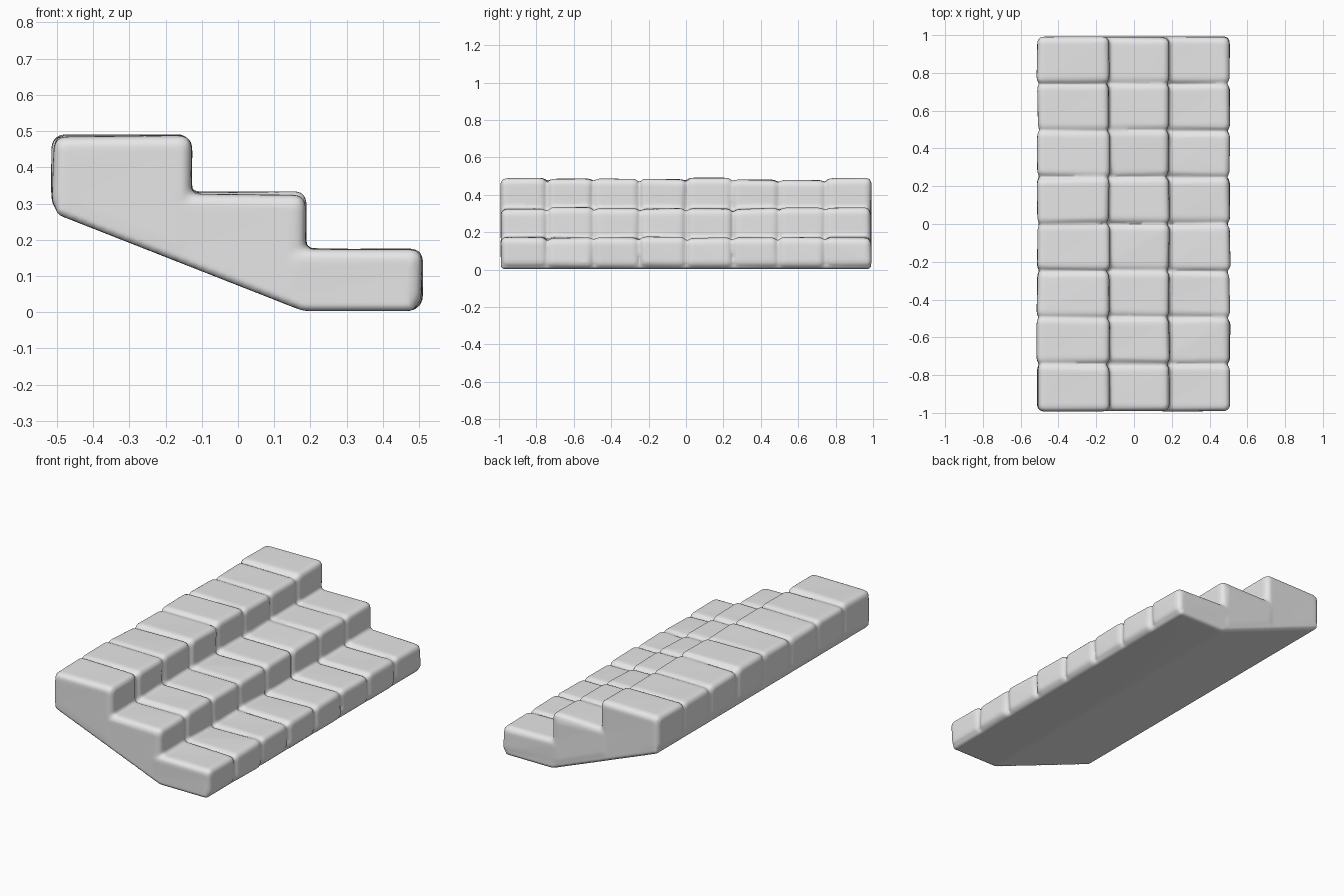
import bpy, bmesh, random
from mathutils import Vector

random.seed(4)
default = bpy.data.objects.get("Cube")
if default:
    bpy.data.objects.remove(default, do_unlink=True)

stone = bpy.data.materials.new("grey stone")
stone.use_nodes = True
grey = (0.8, 0.8, 0.8, 1)
stone.diffuse_color = grey
stone.node_tree.nodes["Principled BSDF"].inputs["Base Color"].default_value = grey

HALF = 0.99            # half length of the flight
COUNT = 8              # blocks along each step
STEPS = [(-0.512, -0.13, 0.484), (-0.13, 0.187, 0.328), (0.187, 0.507, 0.173)]


def underside(x):
    """Height of the sloped bottom, flat under the lowest step."""
    return max(0.003, 0.272 - 0.392 * (x + 0.505))


def prism(bm, profile, y0, y1, rounding, segments, wobble=0.0):
    """Extrude an x-z profile along y, roughen its corners and round its edges."""
    def ring(y):
        return [bm.verts.new((x, y, z)) for x, z in profile]
    near, far = ring(y0), ring(y1)
    faces = [bm.faces.new(near), bm.faces.new(far[::-1])]
    n = len(profile)
    for i in range(n):
        j = (i + 1) % n
        faces.append(bm.faces.new((near[j], near[i], far[i], far[j])))
    for v in near + far:
        v.co += Vector([random.uniform(-wobble, wobble) for _ in range(3)])
    bmesh.ops.recalc_face_normals(bm, faces=faces)
    edges = list({e for f in faces for e in f.edges})
    bmesh.ops.bevel(bm, geom=edges, offset=rounding, segments=segments,
                    profile=0.5, affect='EDGES', clamp_overlap=True)


bm = bmesh.new()

# Solid sloped body, set slightly behind the step faces
inset = 0.028
body = [(-0.503, underside(-0.503)), (0.18, 0.003), (0.49, 0.003)]
for x0, x1, top in reversed(STEPS):
    body += [(x1 - inset, top - inset), (max(x0, -0.475) - inset, top - inset)]
prism(bm, body, -HALF, HALF, 0.012, 2)

# Rows of rounded stone blocks, one row for each step
width = 2 * HALF / COUNT
for x0, x1, top in STEPS:
    back = x0 if x0 < -0.5 else x0 - 0.06
    for k in range(COUNT):
        y0 = -HALF + k * width
        lift = random.uniform(-0.004, 0.004)
        block = [(back, underside(back) + 0.015), (x1, underside(x1) + 0.008),
                 (x1, top + lift), (back, top + lift)]
        prism(bm, block, y0, y0 + width, 0.03, 3, wobble=0.005)

mesh = bpy.data.meshes.new("stone_steps")
bm.to_mesh(mesh)
bm.free()
mesh.materials.append(stone)
steps = bpy.data.objects.new("stone_steps", mesh)
bpy.context.collection.objects.link(steps)

# Fuse the blocks and body into one worn stone surface
fuse = steps.modifiers.new("fuse", 'REMESH')
fuse.mode = 'VOXEL'
fuse.voxel_size = 0.01
fuse.use_smooth_shade = True
worn = steps.modifiers.new("worn", 'SMOOTH')
worn.factor = 0.5
worn.iterations = 3
thin = steps.modifiers.new("thin", 'DECIMATE')
thin.ratio = 0.3
